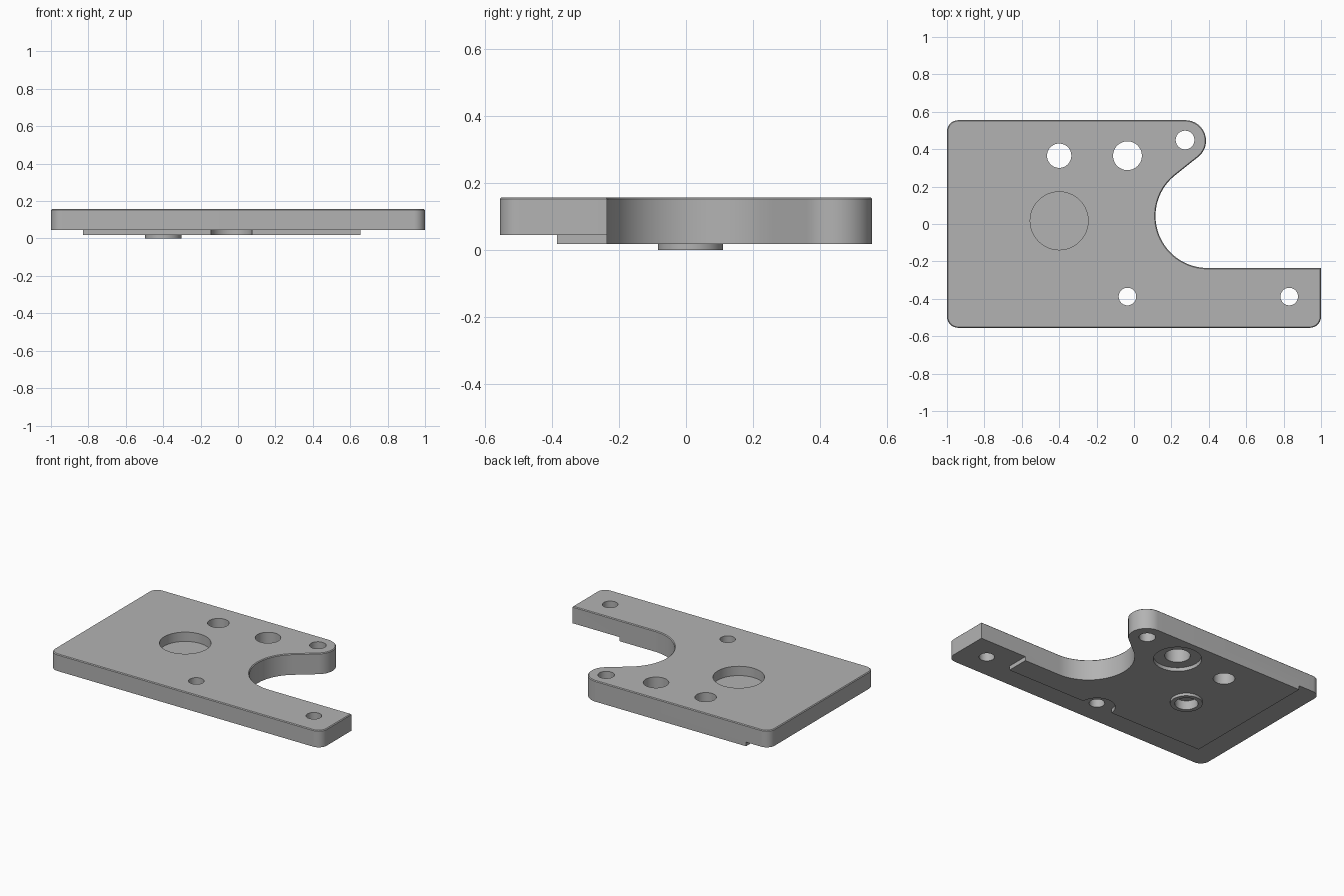
import bpy, bmesh
from math import cos, sin, radians

if "Cube" in bpy.data.objects:
    bpy.data.objects.remove(bpy.data.objects["Cube"])

metal = bpy.data.materials.new("satin grey metal")
metal.use_nodes = True
grey = (0.45, 0.45, 0.45, 1)
metal.diffuse_color = grey
metal.node_tree.nodes["Principled BSDF"].inputs["Base Color"].default_value = grey

BASE, STEP, TOP = 0.018, 0.045, 0.157


def arc(cx, cy, r, start, end, steps=12):
    """Points along an arc, angles in degrees."""
    angles = [radians(start + (end - start) * i / steps) for i in range(steps + 1)]
    return [(cx + r * cos(a), cy + r * sin(a)) for a in angles]


def prism(name, outline, z0, z1, chamfer=0):
    """Extrude an outline upward, optionally chamfering its top rim."""
    bm = bmesh.new()
    floor = bm.faces.new([bm.verts.new((x, y, z0)) for x, y in outline])
    out = bmesh.ops.extrude_face_region(bm, geom=[floor])["geom"]
    for v in out:
        if isinstance(v, bmesh.types.BMVert):
            v.co.z = z1
    bmesh.ops.recalc_face_normals(bm, faces=bm.faces)
    if chamfer:
        rim = [e for e in bm.edges if all(v.co.z == e.verts[0].co.z > z0 for v in e.verts)]
        bmesh.ops.bevel(bm, geom=rim, offset=chamfer, segments=1, affect="EDGES")
    mesh = bpy.data.meshes.new(name)
    bm.to_mesh(mesh)
    bm.free()
    obj = bpy.data.objects.new(name, mesh)
    bpy.context.collection.objects.link(obj)
    mesh.materials.append(metal)
    return obj


def disc(name, x, y, r, z0, z1):
    return prism(name, arc(x, y, r, 0, 360, 64)[:-1], z0, z1)


def cut(target, cutter):
    """Subtract the cutter from the target and discard it."""
    mod = target.modifiers.new("cut", "BOOLEAN")
    mod.operation, mod.solver, mod.object = "DIFFERENCE", "EXACT", cutter
    bpy.context.view_layer.objects.active = target
    bpy.ops.object.modifier_apply(modifier=mod.name)
    bpy.data.objects.remove(cutter)


# Plate outline: rounded corners, round bay, tangent neck and rounded lug
outline = (
    arc(-0.94, -0.495, 0.06, 180, 270)
    + arc(0.94, -0.495, 0.06, 270, 360)
    + [(1, -0.235)]
    + arc(0.393, 0.043, 0.278, 270, 128.6, 40)
    + arc(0.275, 0.445, 0.11, -51.4, 90, 28)
    + arc(-0.94, 0.495, 0.06, 90, 180)
)
plate = prism("mounting_plate", outline, BASE, TOP, 0.005)

# Relieved border underneath, leaving a raised pad
border = [(-1.2, 0.8), (-1.2, -0.8), (1.2, -0.8), (1.2, -0.1), (0.655, -0.1),
          (0.655, -0.385), (-0.83, -0.385), (-0.83, 0.8)]
cut(plate, prism("border_cutter", border, -0.1, STEP))
cut(plate, disc("notch_cutter", -0.035, -0.388, 0.11, -0.1, STEP))

# Through holes
for x, y, r in [(0.83, -0.388, 0.047), (-0.035, -0.388, 0.047), (-0.4, 0.365, 0.065),
                (-0.035, 0.365, 0.077), (0.273, 0.449, 0.05)]:
    cut(plate, disc("hole_cutter", x, y, r, -0.1, 0.3))

# Counterbore underneath, round pocket on top, blind bore underneath
cut(plate, disc("counterbore_cutter", -0.035, 0.365, 0.145, -0.1, 0.042))
cut(plate, disc("pocket_cutter", -0.4, 0.017, 0.155, 0.095, 0.3))
cut(plate, disc("bore_cutter", -0.4, 0.013, 0.07, -0.1, 0.06))

# Ring boss around the blind bore
boss = disc("ring_boss", -0.4, 0.013, 0.097, 0, BASE + 0.01)
cut(boss, disc("boss_bore_cutter", -0.4, 0.013, 0.07, -0.1, 0.3))

# Smooth curved walls, keep edges crisp
bpy.ops.object.select_all(action="DESELECT")
for obj in (plate, boss):
    obj.select_set(True)
bpy.context.view_layer.objects.active = plate
bpy.ops.object.shade_smooth_by_angle(angle=radians(25))
